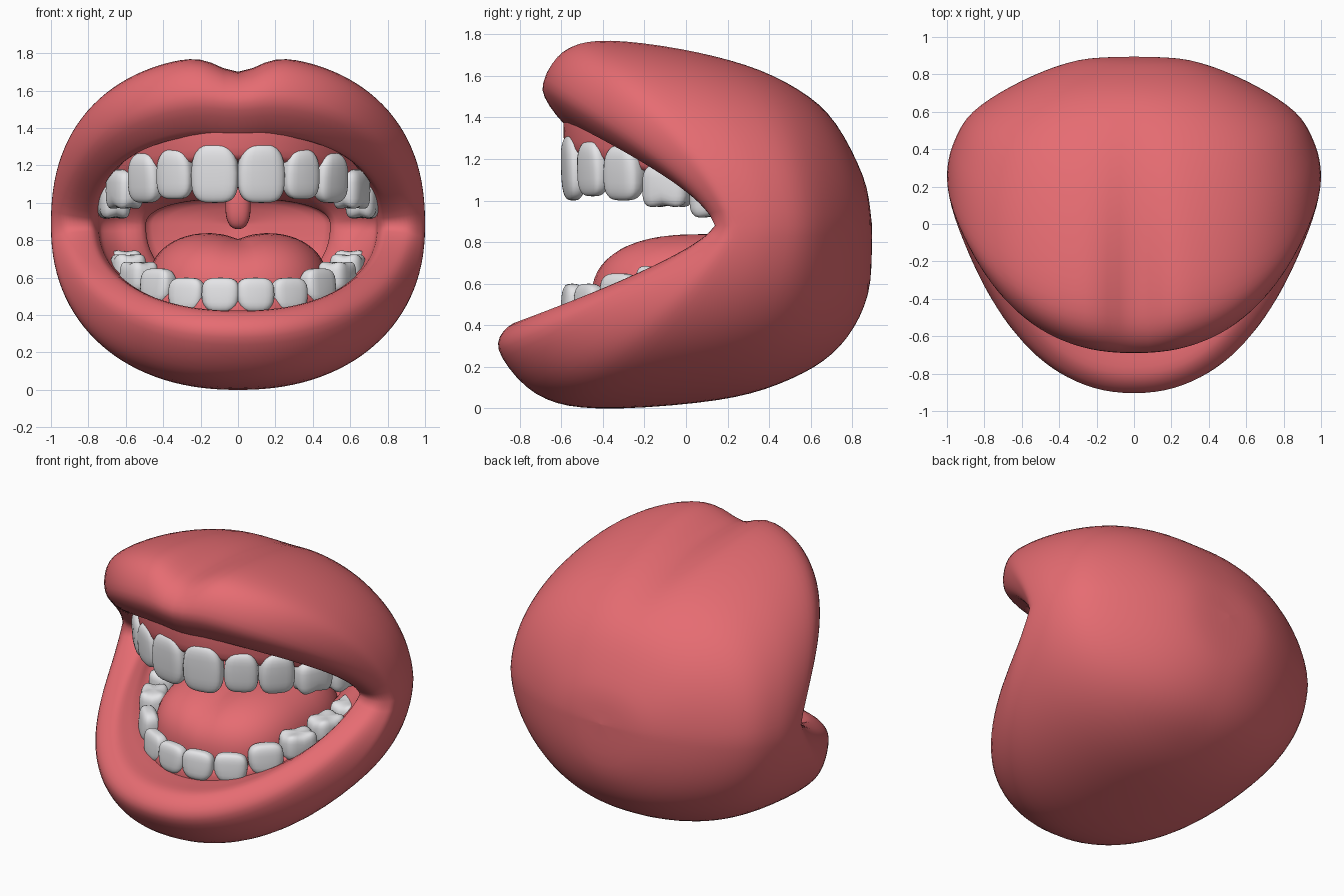
import bpy, bmesh
from math import sin, cos, pi, radians, exp, copysign
from mathutils import Matrix, Vector

cube = bpy.data.objects.get("Cube")
if cube:
    bpy.data.objects.remove(cube)


def material(name, rgb):
    m = bpy.data.materials.new(name)
    m.use_nodes = True
    m.diffuse_color = (*rgb, 1)
    m.node_tree.nodes["Principled BSDF"].inputs["Base Color"].default_value = (*rgb, 1)
    return m


pink = material("flesh_pink", (0.79, 0.15, 0.168))
white = material("tooth_white", (0.8, 0.8, 0.82))


def finish(bm, name, mat):
    bmesh.ops.remove_doubles(bm, verts=bm.verts, dist=0.0005)
    bmesh.ops.recalc_face_normals(bm, faces=bm.faces)
    for f in bm.faces:
        f.smooth = True
    me = bpy.data.meshes.new(name)
    bm.to_mesh(me)
    bm.free()
    me.materials.append(mat)
    ob = bpy.data.objects.new(name, me)
    bpy.context.collection.objects.link(ob)


def power(v, p):
    return copysign(abs(v) ** p, v)


def loft(rings, name, mat, caps=False):
    bm = bmesh.new()
    rows = [[bm.verts.new(p) for p in r] for r in rings]
    n = len(rows[0])
    for a, b in zip(rows, rows[1:]):
        for i in range(n):
            j = (i + 1) % n
            bm.faces.new((a[i], a[j], b[j], b[i]))
    if caps:
        bm.faces.new(rows[0])
        bm.faces.new(rows[-1])
    finish(bm, name, mat)


# Head shell: half width, top z, bottom z, y at top, side and bottom, centre dip
STATIONS = [
    (0.001, 0.881, 0.879, 0.895, 0.895, 0.895, 0),
    (0.3, 1.12, 0.55, 0.85, 0.875, 0.875, 0),
    (0.6, 1.42, 0.3, 0.68, 0.765, 0.74, 0),
    (0.86, 1.61, 0.14, 0.42, 0.6, 0.5, 0.02),
    (0.97, 1.73, 0.04, 0.05, 0.42, 0.15, 0.05),
    (1.0, 1.79, 0.0, -0.38, 0.25, -0.42, 0.09),
    (0.97, 1.74, 0.07, -0.6, 0.18, -0.72, 0.08),
    (0.9, 1.56, 0.28, -0.69, 0.14, -0.9, 0.03),
    (0.79, 1.38, 0.41, -0.57, 0.16, -0.83, 0.025),
    (0.75, 1.4, 0.42, -0.49, 0.23, -0.64, 0.01),
    (0.73, 1.38, 0.41, -0.36, 0.31, -0.42, 0),
    (0.64, 1.28, 0.42, 0, 0.38, 0, 0),
    (0.5, 1.04, 0.5, 0.4, 0.42, 0.4, 0),
    (0.46, 1.02, 0.55, 0.54, 0.54, 0.54, 0),
    (0.001, 0.881, 0.879, 0.6, 0.6, 0.6, 0),
]
MID_Z = 0.88


def blend(a, b, c, d, t):
    # Catmull-Rom between b and c
    return tuple(0.5 * (2 * q + (r - p) * t + (2 * p - 5 * q + 4 * r - s) * t * t
                        + (3 * q - p - 3 * r + s) * t ** 3)
                 for p, q, r, s in zip(a, b, c, d))


def shell_ring(w, top, bottom, y_top, y_side, y_bottom, dip, n=120):
    pts = []
    for i in range(n):
        a = 2 * pi * i / n
        c, s = cos(a), sin(a)
        p = 0.86 if s > 0 else 0.91
        x = w * power(c, p)
        reach, y_end = (top - MID_Z, y_top) if s > 0 else (MID_Z - bottom, y_bottom)
        z = MID_Z + reach * power(s, p)
        y = y_side + (y_end - y_side) * abs(s) ** 1.17
        if s > 0:
            z -= dip * exp(-(x / 0.15) ** 2)
        pts.append((x, y, z))
    return pts


STEPS = 5
rings = []
last = len(STATIONS) - 1
for k in range(last):
    quad = [STATIONS[min(max(k + o, 0), last)] for o in (-1, 0, 1, 2)]
    rings += [shell_ring(*blend(*quad, i / STEPS)) for i in range(STEPS)]
rings.append(shell_ring(*STATIONS[-1]))
loft(rings, "lips_and_mouth_shell", pink)


# Rounded block used for teeth, tongue and uvula
def rounded(name, mat, size, place, p=0.6, shape=None, seg=24, rows=16):
    bm = bmesh.new()
    bmesh.ops.create_uvsphere(bm, u_segments=seg, v_segments=rows, radius=1)
    for v in bm.verts:
        flat = max((v.co.x ** 2 + v.co.y ** 2) ** 0.5, 1e-6)
        cx, cy = v.co.x / flat, v.co.y / flat
        r = min(flat, 1) ** p
        co = Vector((power(cx, p) * r, power(cy, p) * r, power(v.co.z, p)))
        if shape:
            co = shape(co)
        v.co = place @ Vector([a * b for a, b in zip(co, size)])
    finish(bm, name, mat)


# Dental arch, a half ellipse opening to the back
def arch(width, deg):
    a = radians(deg)
    return width * sin(a), 0.25 - 0.8 * cos(a)


def incisor_shape(co):
    # wide thin biting edge, narrow thick root
    w = 1.02 - 0.25 * max(co.z, 0) ** 2
    return Vector((co.x * w, co.y * (0.85 + 0.2 * co.z) + 0.1 * co.z, co.z))


def molar_shape(co):
    # hollow chewing face between four cusps
    z = co.z
    if z < 0:
        z += 0.22 * (1 - min(1, max(abs(co.x), 0.1) * max(abs(co.y), 0.1) * 2.2))
    return Vector((co.x, co.y, z))


def tooth_row(label, width, teeth, up):
    for i, (deg, w, depth, low, high) in enumerate(teeth):
        for side, sign in (("left", 1), ("right", -1)):
            x, y = arch(width, deg)
            turn = min(deg, 90) * sign
            place = (Matrix.Translation((x * sign, y, (low + high) / 2))
                     @ Matrix.Rotation(radians(turn), 4, "Z"))
            if not up:
                place = place @ Matrix.Diagonal((1, 1, -1, 1))
            rounded(f"{label}_tooth_{i + 1}_{side}", white,
                    (w / 2, depth / 2, (high - low) / 2), place, 0.6,
                    incisor_shape if i < 3 else molar_shape)


tooth_row("upper", 0.67, [
    (10.6, 0.25, 0.13, 1.0, 1.32), (30, 0.205, 0.13, 1.02, 1.29),
    (47, 0.215, 0.15, 1.0, 1.27), (65, 0.24, 0.16, 0.95, 1.18),
    (82, 0.24, 0.17, 0.9, 1.12), (98, 0.22, 0.17, 0.9, 1.09)], True)
tooth_row("lower", 0.6, [
    (8.8, 0.2, 0.13, 0.41, 0.6), (27, 0.2, 0.13, 0.41, 0.6),
    (45, 0.21, 0.15, 0.45, 0.65), (62, 0.22, 0.17, 0.51, 0.7),
    (78, 0.22, 0.18, 0.56, 0.74), (94, 0.22, 0.18, 0.58, 0.76)], False)


# Gums: an elliptical section swept along each arch
def gum(name, width, front_z, back_z, half_height, half_depth):
    sections = []
    for k in range(-26, 27):
        deg = k * 4
        x, y = arch(width, deg)
        z = front_z + (back_z - front_z) * (1 - cos(radians(deg)))
        nx, ny = sin(radians(deg)), -cos(radians(deg))
        ring = []
        for i in range(16):
            a = 2 * pi * i / 16
            d = half_depth * power(cos(a), 0.7)
            ring.append((x + nx * d, y + ny * d, z + half_height * power(sin(a), 0.7)))
        sections.append(ring)
    loft(sections, name, pink, caps=True)


gum("upper_gum", 0.66, 1.37, 1.17, 0.14, 0.04)
gum("lower_gum", 0.6, 0.4, 0.53, 0.09, 0.042)


# Tongue with a groove along the middle
def tongue_shape(co):
    if co.z > 0:
        co.z -= 0.15 * exp(-abs(co.x) / 0.25) * co.z
    return co


rounded("tongue", pink, (0.49, 0.56, 0.36), Matrix.Translation((0, 0.1, 0.5)),
        0.76, tongue_shape, 48, 32)

# Uvula hanging from the soft palate
rounded("uvula", pink, (0.068, 0.06, 0.13), Matrix.Translation((0, 0.38, 0.99)), 0.8)
